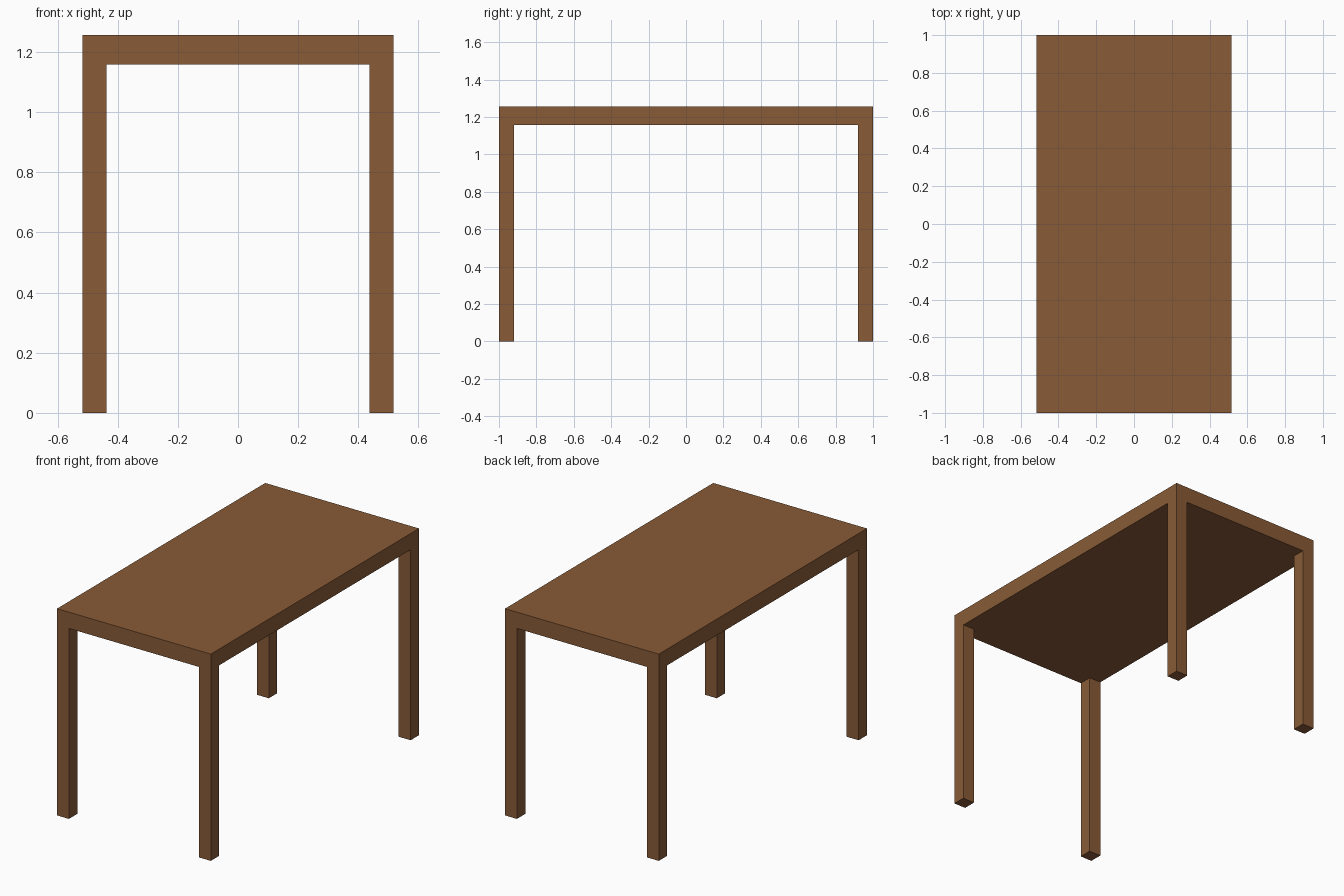
import bpy

if "Cube" in bpy.data.objects:
    bpy.data.objects.remove(bpy.data.objects["Cube"])

HALF_X, HALF_Y = 0.517, 1.0
TOP, UNDER, LEG = 1.257, 1.158, 0.08

wood = bpy.data.materials.new("brown wood")
wood.diffuse_color = (0.25, 0.105, 0.038, 1)
wood.use_nodes = True
wood.node_tree.nodes["Principled BSDF"].inputs["Base Color"].default_value = wood.diffuse_color


def box(name, center, size):
    bpy.ops.mesh.primitive_cube_add(size=1, location=center)
    ob = bpy.context.object
    ob.name = name
    ob.scale = size
    bpy.ops.object.transform_apply(location=False, rotation=False, scale=True)
    ob.data.materials.append(wood)
    return ob


# Solid table top
box("table_top", (0, 0, (TOP + UNDER) / 2), (2 * HALF_X, 2 * HALF_Y, TOP - UNDER))

# Four square legs, flush with the corners
for sx, side in ((-1, "left"), (1, "right")):
    for sy, end in ((-1, "front"), (1, "back")):
        box(f"{end}_{side}_leg",
            (sx * (HALF_X - LEG / 2), sy * (HALF_Y - LEG / 2), UNDER / 2),
            (LEG, LEG, UNDER))
